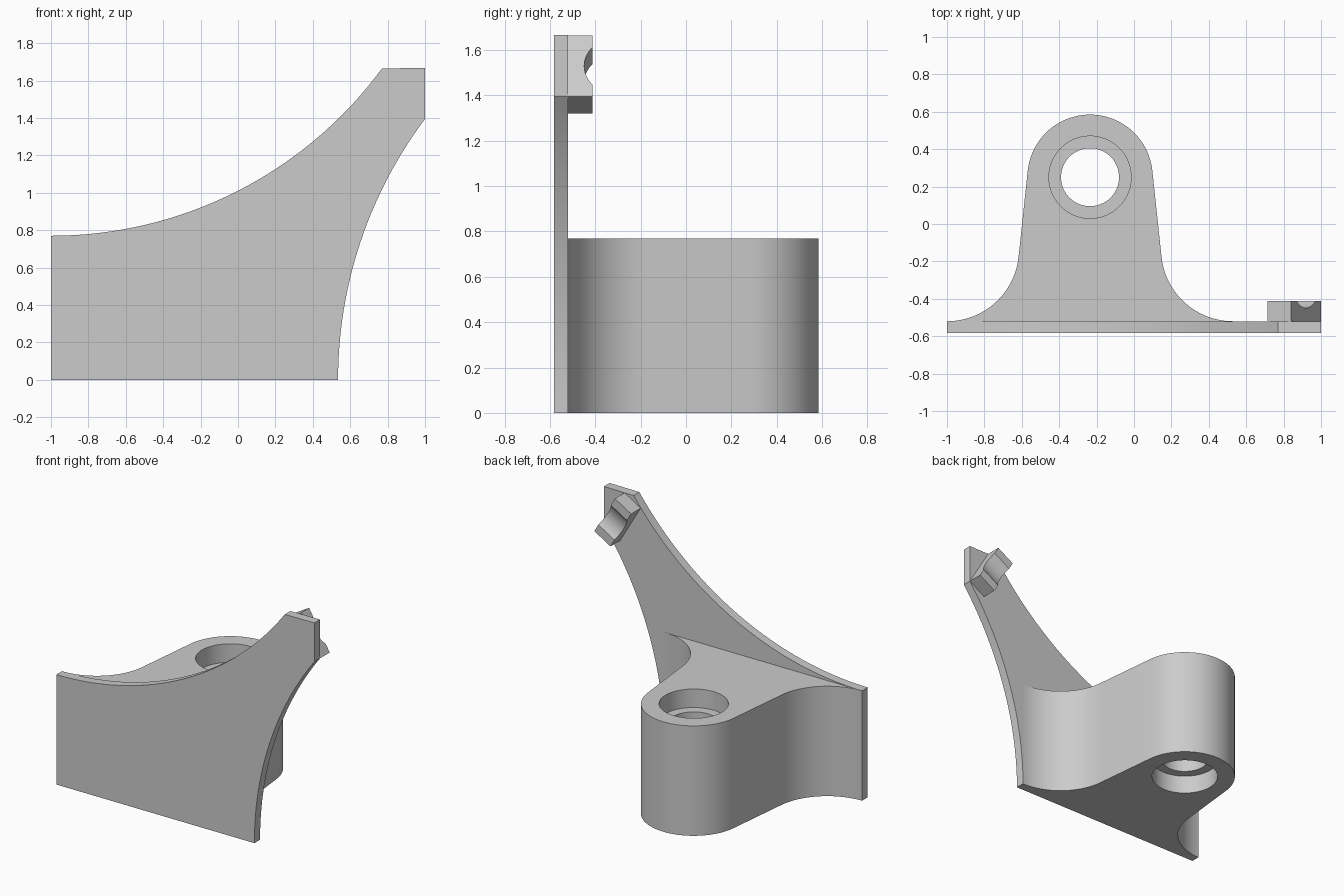
import bpy
import bmesh
from math import sin, cos, radians, hypot, atan2, asin, acos, degrees
from mathutils import Vector

cube = bpy.data.objects.get("Cube")
if cube:
    bpy.data.objects.remove(cube, do_unlink=True)

# One grey finish
grey = bpy.data.materials.new("plain grey")
grey.use_nodes = True
color = (0.6, 0.6, 0.6, 1)
grey.diffuse_color = color
grey.node_tree.nodes["Principled BSDF"].inputs["Base Color"].default_value = color


def arc(cx, cy, r, start, end, steps=32):
    """Points on a circle between two angles in degrees."""
    angles = [radians(start + (end - start) * i / steps) for i in range(steps + 1)]
    return [(cx + r * cos(a), cy + r * sin(a)) for a in angles]


def prism(name, points, low, high, axis):
    """Extrude a closed profile along z (xy profile) or y (xz profile)."""
    bm = bmesh.new()
    place = (lambda p: (p[0], p[1], low)) if axis == "z" else (lambda p: (p[0], low, p[1]))
    face = bm.faces.new([bm.verts.new(place(p)) for p in points])
    moved = bmesh.ops.extrude_face_region(bm, geom=[face])["geom"]
    offset = Vector((0, 0, high - low)) if axis == "z" else Vector((0, high - low, 0))
    bmesh.ops.translate(bm, vec=offset, verts=[v for v in moved if isinstance(v, bmesh.types.BMVert)])
    bmesh.ops.recalc_face_normals(bm, faces=bm.faces)
    mesh = bpy.data.meshes.new(name)
    bm.to_mesh(mesh)
    bm.free()
    mesh.materials.append(grey)
    obj = bpy.data.objects.new(name, mesh)
    bpy.context.collection.objects.link(obj)
    return obj


def cylinder(center, radius, depth, direction):
    bpy.ops.mesh.primitive_cylinder_add(vertices=64, radius=radius, depth=depth, location=center)
    obj = bpy.context.object
    obj.rotation_euler = Vector(direction).to_track_quat("Z", "Y").to_euler()
    obj.hide_render = True
    obj.data.materials.append(grey)
    return obj


def cut(target, cutters):
    """Subtract the cutters, then remove them."""
    for cutter in cutters:
        mod = target.modifiers.new("cut", "BOOLEAN")
        mod.operation = "DIFFERENCE"
        mod.solver = "EXACT"
        mod.object = cutter
    bpy.context.view_layer.update()
    graph = bpy.context.evaluated_depsgraph_get()
    result = bpy.data.meshes.new_from_object(target.evaluated_get(graph))
    target.modifiers.clear()
    target.data = result
    for cutter in cutters:
        bpy.data.objects.remove(cutter, do_unlink=True)


def smooth(obj):
    bpy.ops.object.select_all(action="DESELECT")
    obj.select_set(True)
    bpy.context.view_layer.objects.active = obj
    bpy.ops.object.shade_smooth_by_angle(angle=radians(25))


BACK = -0.52      # rear surface of the plate
FRONT = -0.583
HEIGHT = 0.77     # top of the boss
TOP = 1.667

# Curved front plate: two tangent arcs sweep up to the tip
r_side, r_top = 2.325, 2.198
side = arc(0.535 + r_side, 0, r_side, 180, 180 - degrees(asin(1.395 / r_side)))
upper = arc(-1, HEIGHT + r_top, r_top, -90 + degrees(asin(1.77 / r_top)), -90)
plate = prism("front_plate", [(-1, 0)] + side + [(1, TOP)] + upper, FRONT, BACK, "y")
smooth(plate)

# Boss: rounded end, tangent tapered sides and flared fillets
mid, end_y, end_r, flare_r = -0.235, 0.25, 0.335, 0.385
flare_y = BACK + flare_r
dx, dy = mid + 1, end_y - flare_y
tilt = degrees(acos((end_r + flare_r) / hypot(dx, dy)) - atan2(dy, dx))
left_flare = arc(-1, flare_y, flare_r, -90, -tilt)
right_flare = [(2 * mid - x, y) for x, y in reversed(left_flare)]
round_end = arc(mid, end_y, end_r, 180 - tilt, tilt, 48)
boss = prism("mounting_boss", left_flare + round_end + right_flare, 0, HEIGHT, "z")

# Through hole with a counterbore at each end
up = (0, 0, 1)
cut(boss, [cylinder((mid, end_y, HEIGHT / 2), 0.155, 2, up)]
    + [cylinder((mid, end_y, z), 0.22, 0.26, up) for z in (0, HEIGHT)])
smooth(boss)

# Tilted cradle block behind the tip, with a shallow round groove
corners = [(0.84, 1.665), (0.715, 1.591), (0.875, 1.321), (1, 1.395)]
cradle = prism("cradle_block", corners, BACK, -0.413, "y")
groove_r = 0.143
cut(cradle, [cylinder((0.8575, -0.449 + groove_r, 1.493), groove_r, 0.6, (0.86, 0, 0.51))])
smooth(cradle)
